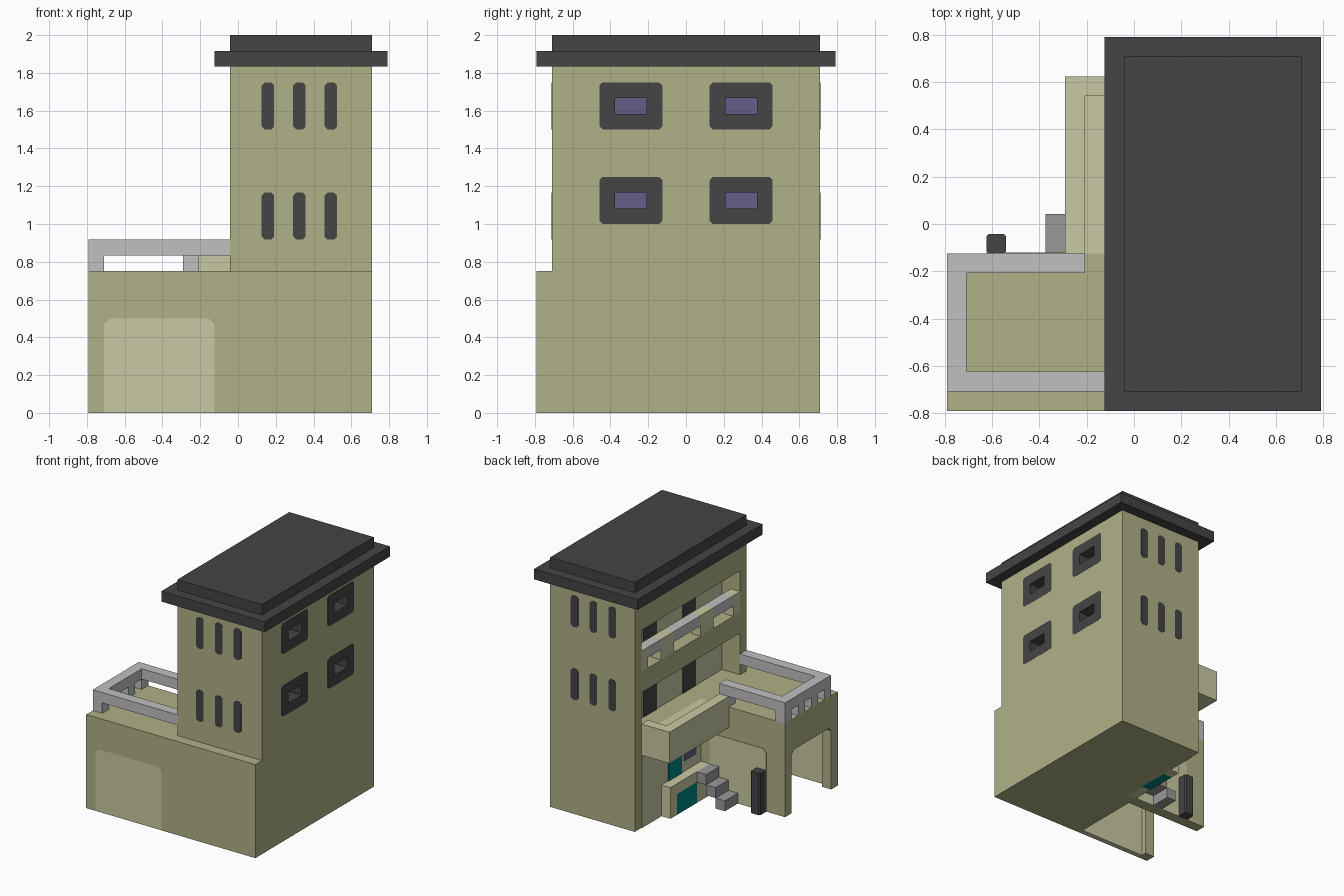
import bpy, bmesh

if "Cube" in bpy.data.objects:
    bpy.data.objects.remove(bpy.data.objects["Cube"])

U = 1 / 12  # all sizes below are in grid units of 1/12


def material(name, r, g, b):
    m = bpy.data.materials.new(name)
    m.diffuse_color = (r, g, b, 1)
    m.use_nodes = True
    m.node_tree.nodes["Principled BSDF"].inputs["Base Color"].default_value = m.diffuse_color
    return m


OLIVE = material("olive", 0.434, 0.440, 0.242)
PALE = material("pale_olive", 0.584, 0.591, 0.366)
DARK = material("charcoal", 0.058, 0.058, 0.058)
GREY = material("light_grey", 0.527, 0.527, 0.527)
STONE = material("mid_grey", 0.314, 0.314, 0.314)
PURPLE = material("purple_glass", 0.122, 0.114, 0.242)
TEAL = material("teal", 0.0, 0.23, 0.23)


def prism(name, axis, span, a, b, mat, cut=0.0, open_bottom=False):
    """Chamfered rectangle (a by b ranges) pushed along an axis over span."""
    (a0, a1), (b0, b1) = a, b
    c = cut
    if c and open_bottom:
        pts = [(a0, b0), (a1, b0), (a1, b1 - c), (a1 - c, b1), (a0 + c, b1), (a0, b1 - c)]
    elif c:
        pts = [(a0 + c, b0), (a1 - c, b0), (a1, b0 + c), (a1, b1 - c),
               (a1 - c, b1), (a0 + c, b1), (a0, b1 - c), (a0, b0 + c)]
    else:
        pts = [(a0, b0), (a1, b0), (a1, b1), (a0, b1)]
    place = {'x': lambda p, t: (t, p[0], p[1]),
             'y': lambda p, t: (p[0], t, p[1]),
             'z': lambda p, t: (p[0], p[1], t)}[axis]
    bm = bmesh.new()
    rings = [[bm.verts.new([v * U for v in place(p, t)]) for p in pts] for t in span]
    n = len(pts)
    bm.faces.new(rings[0])
    bm.faces.new(rings[1])
    for i in range(n):
        j = (i + 1) % n
        bm.faces.new((rings[0][i], rings[0][j], rings[1][j], rings[1][i]))
    bmesh.ops.recalc_face_normals(bm, faces=bm.faces)
    me = bpy.data.meshes.new(name)
    bm.to_mesh(me)
    bm.free()
    me.materials.append(mat)
    ob = bpy.data.objects.new(name, me)
    bpy.context.collection.objects.link(ob)
    return ob


def box(name, x, y, z, mat):
    return prism(name, 'z', z, x, y, mat)


def carve(ob, cutters):
    """Subtract the cutters and remove them."""
    bpy.context.view_layer.objects.active = ob
    for c in cutters:
        m = ob.modifiers.new("cut", 'BOOLEAN')
        m.operation = 'DIFFERENCE'
        m.solver = 'EXACT'
        m.object = c
        bpy.ops.object.modifier_apply(modifier=m.name)
        bpy.data.objects.remove(c)


SIDE_Y = [(-5.5, -1.5), (1.5, 5.5)]
SIDE_Z = [(12, 15), (18, 21)]

# Tower with two open loggias on the left and window pockets on the right
tower = box("tower", (-0.5, 8.5), (-8.5, 8.5), (0, 22), OLIVE)
cuts = [box("cutter", (-2, 1.5), (-7.5, 7.5), z, OLIVE) for z in ((9, 13), (15, 19))]
cuts += [prism("cutter", 'x', (6.5, 9.5), y, z, OLIVE, 0.2) for y in SIDE_Y for z in SIDE_Z]
carve(tower, cuts)
box("front_base", (-1.5, 8.5), (-9.5, -8.5), (0, 9), OLIVE)

# Right side windows: deep dark frames with purple glass
for y in SIDE_Y:
    for z in SIDE_Z:
        frame = prism("window_frame", 'x', (6.5, 8.51), y, z, DARK, 0.2)
        hole_y, hole_z = (y[0] + 1, y[1] - 1), (z[0] + 1, z[1] - 1)
        carve(frame, [prism("cutter", 'x', (6.0, 9.5), hole_y, hole_z, DARK)])
        prism("window_glass", 'x', (6.5, 6.6), hole_y, hole_z, PURPLE)

# Slit windows on front and back
for x in (1.5, 3.5, 5.5):
    for z in ((11, 14), (18, 21)):
        for side in (-1, 1):
            prism("slit_window", 'y', (side * 8.4, side * 8.53), (x, x + 0.8), z, DARK, 0.2)

# Loggia back walls and doors
for z in (9, 15):
    box("loggia_wall", (1.42, 1.5), (-7.5, 7.5), (z, z + 4), PALE)
    for y in (2.5, -3.5):
        box("loggia_door", (1.36, 1.45), (y, y + 2), (z, z + 3), DARK)

# Upper loggia balustrade: pale posts, grey lintels over the gaps
gaps = [(-6.5, -3.5), (-1.5, 2.5), (4.5, 6.5)]
for y in gaps:
    box("balustrade_lintel", (-0.5, 0.5), y, (16, 17), GREY)
for y in ((-7.5, -6.5), (-3.5, -1.5), (2.5, 4.5), (6.5, 7.5)):
    box("balustrade_post", (-0.5, 0.5), y, (15, 17), PALE)

# Stepped roof
box("roof_eave", (-1.5, 9.5), (-9.5, 9.5), (22, 23), DARK)
box("roof_cap", (-0.5, 8.5), (-8.5, 8.5), (23, 24), DARK)

# Carport: hollow, open at the left, closed by a pale front door
carport = box("carport", (-9.5, -0.5), (-9.5, -1.5), (0, 9), OLIVE)
carve(carport, [
    box("cutter", (-8.5, -1.5), (-8.5, -2.5), (-1, 7), OLIVE),
    prism("cutter", 'x', (-10, -8), (-8.5, -2.5), (-1, 6), OLIVE, 0.35, True),
    prism("cutter", 'y', (-10, -8), (-8.5, -1.5), (-1, 6), OLIVE, 0.35, True)])
prism("garage_door", 'y', (-9.5, -9), (-8.5, -1.5), (0, 6), PALE, 0.35, True)
prism("back_wall_panel", 'y', (-1.5, -1.45), (-7.5, -1.5), (0, 6), PALE, 0.35, True)

# Terrace railing
box("front_rail", (-9.5, -0.5), (-8.5, -7.5), (10, 11), GREY)
box("back_rail", (-9.5, -2.5), (-2.5, -1.5), (10, 11), GREY)
box("side_rail", (-9.5, -8.5), (-7.5, -2.5), (10, 11), GREY)
for y in (-8.5, -6.5, -4.5, -2.5):
    box("rail_post", (-9.5, -8.5), (y, y + 1), (9, 10), GREY)
box("rail_end_post", (-3.5, -2.5), (-2.5, -1.5), (9, 10), GREY)

# Balcony over the entrance
box("balcony_floor", (-2.5, -0.5), (-1.5, 6.5), (7, 9), PALE)
box("balcony_side_parapet", (-3.5, -2.5), (-1.5, 7.5), (7, 10), PALE)
box("balcony_end_parapet", (-2.5, -0.5), (6.5, 7.5), (7, 10), PALE)

# Entrance wall, door and small window
box("entrance_wall", (-0.56, -0.5), (-1.5, 7.5), (0, 7), PALE)
box("entrance_door", (-0.62, -0.54), (1.5, 3.5), (3, 6), TEAL)
box("entrance_window", (-0.62, -0.54), (-0.7, 1.1), (4, 5.5), PURPLE)

# Porch with teal cellar door
box("porch_top", (-1.5, -0.5), (-1.5, 4.5), (2, 3), PALE)
box("porch_end", (-1.5, -0.5), (3.5, 4.5), (0, 2), PALE)
box("porch_side", (-1.5, -0.5), (-1.5, 0.5), (0, 2), PALE)
box("cellar_door", (-1.5, -0.5), (0.5, 3.5), (0, 2), TEAL)

# Steps up to the porch
for i in range(3):
    box("step", (-4.5 + i, -3.5 + i), (-1.5, 0.5), (i, i + 1), STONE)

# Dark bollard behind the carport
prism("bollard", 'z', (0, 4), (-7.5, -6.5), (-1.5, -0.5), DARK, 0.12)
